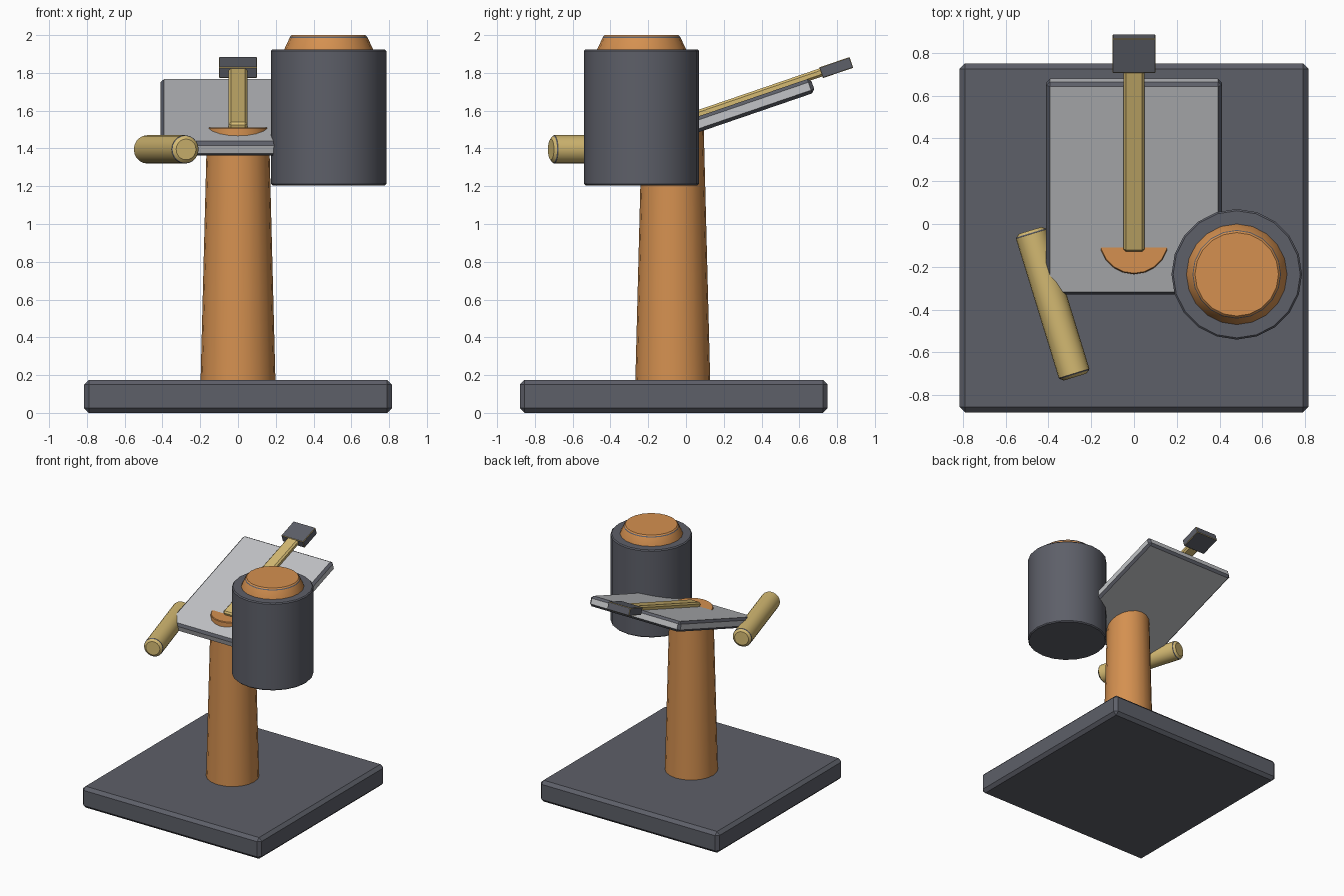
import bpy, bmesh, math
from mathutils import Vector

cube = bpy.data.objects.get("Cube")
if cube:
    bpy.data.objects.remove(cube, do_unlink=True)


def material(name, rgb):
    m = bpy.data.materials.new(name)
    m.use_nodes = True
    m.diffuse_color = (*rgb, 1)
    m.node_tree.nodes["Principled BSDF"].inputs["Base Color"].default_value = (*rgb, 1)
    return m


slate = material("slate grey", (0.11, 0.115, 0.14))
silver = material("light grey", (0.54, 0.55, 0.57))
orange = material("warm orange", (0.66, 0.28, 0.08))
straw = material("straw yellow", (0.66, 0.49, 0.17))


def finish(name, bm, mats, loc, rot):
    bmesh.ops.recalc_face_normals(bm, faces=bm.faces)
    mesh = bpy.data.meshes.new(name)
    bm.to_mesh(mesh)
    bm.free()
    for m in mats:
        mesh.materials.append(m)
    ob = bpy.data.objects.new(name, mesh)
    bpy.context.collection.objects.link(ob)
    ob.location, ob.rotation_euler = loc, rot
    bpy.ops.object.select_all(action='DESELECT')
    ob.select_set(True)
    bpy.context.view_layer.objects.active = ob
    bpy.ops.object.shade_smooth_by_angle(angle=math.radians(30))
    return ob


def box(name, size, loc, bevel, mat, edge_mat, tilt=0):
    """Chamfered box whose chamfers take the edge material."""
    bm = bmesh.new()
    bmesh.ops.create_cube(bm, size=1)
    bmesh.ops.scale(bm, vec=size, verts=bm.verts)
    cut = bmesh.ops.bevel(bm, geom=bm.edges[:], offset=bevel, segments=1,
                          affect='EDGES', profile=0.5)
    for f in cut["faces"]:
        f.material_index = 1
    # keep the six axis-aligned sides in the main material
    for f in bm.faces:
        if max(abs(c) for c in f.normal) > 0.99:
            f.material_index = 0
    return finish(name, bm, [mat, edge_mat], loc, (tilt, 0, 0))


def lathe(name, profile, loc, mat, ring_mat=None, ring_bands=(), sides=20, rot=(0, 0, 0)):
    """Spin (radius, height) pairs about z; chosen bands take the ring material."""
    bm = bmesh.new()
    rings = []
    for r, z in profile:
        angles = [math.tau * i / sides for i in range(sides)]
        rings.append([bm.verts.new((r * math.cos(a), r * math.sin(a), z)) for a in angles])
    for k, (lo, hi) in enumerate(zip(rings, rings[1:])):
        for i in range(sides):
            j = (i + 1) % sides
            f = bm.faces.new((lo[i], lo[j], hi[j], hi[i]))
            f.material_index = 1 if k in ring_bands else 0
    bm.faces.new(rings[0][::-1])
    bm.faces.new(rings[-1])
    return finish(name, bm, [mat, ring_mat or mat], loc, rot)


# Base slab and tapered column
box("base", (1.63, 1.63, 0.175), (0, -0.065, 0.0875), 0.025, slate, slate)
lathe("column", [(0.2, 0.1), (0.164, 1.505), (0.16, 1.51)], (0, -0.07, 0), orange)

# Tilted plate with its lever; offsets are measured along and above the plate
tilt = math.radians(18.9)
plate_centre = Vector((0, 0.175, 1.565))


def on_plate(along, above):
    return plate_centre + Vector((0, along * math.cos(tilt) - above * math.sin(tilt),
                                  along * math.sin(tilt) + above * math.cos(tilt)))


box("tilted_plate", (0.82, 1.05, 0.08), plate_centre, 0.018, silver, slate, tilt)
box("lever_rod", (0.1, 0.92, 0.045), on_plate(0.16, 0.05), 0.012, straw, straw, tilt)
box("lever_block", (0.2, 0.17, 0.06), on_plate(0.672, 0.048), 0.003, slate, straw, tilt)

# Canister with rounded rims and a sloping cap
lathe("canister", [(0.297, 1.205), (0.305, 1.213), (0.305, 1.917), (0.297, 1.925)],
      (0.48, -0.235, 0), slate)
lathe("canister_cap", [(0.24, 1.9), (0.235, 1.925), (0.207, 1.985), (0.203, 1.992), (0.195, 2.0)],
      (0.48, -0.235, 0), orange, slate, (2,))

# Side grip: a horizontal rod aimed between its two end points
start, end = Vector((-0.485, -0.03, 1.395)), Vector((-0.275, -0.715, 1.395))
half = (end - start).length / 2
side = [(0.055, half), (0.071, half - 0.012), (0.075, half - 0.018)]
lathe("side_grip", [(r, -h) for r, h in side] + side[::-1], (start + end) / 2,
      straw, slate, (1, 3), rot=(end - start).to_track_quat('Z', 'Y').to_euler())
